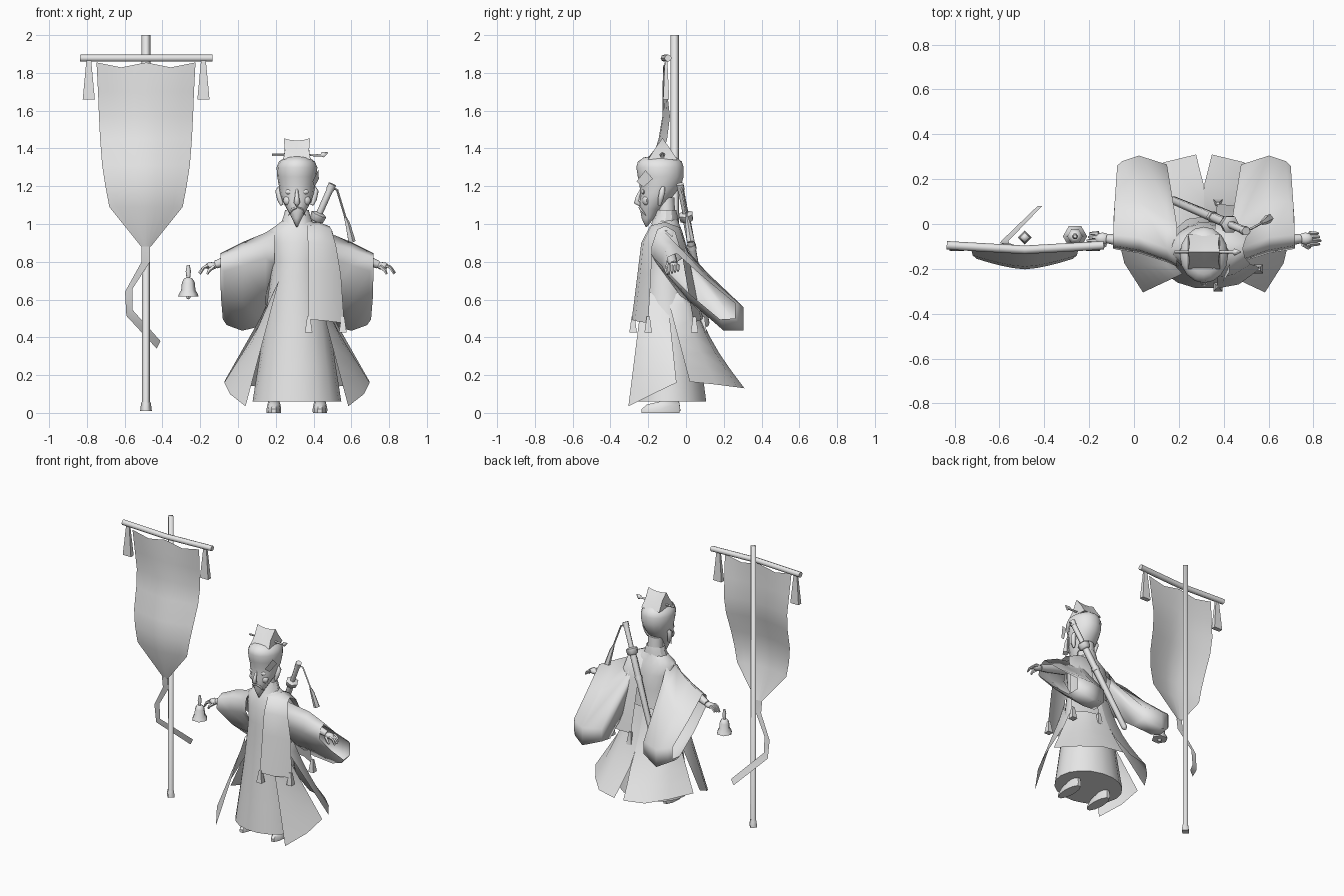
import bpy, bmesh, math
from mathutils import Vector

CX = 0.312  # centre line of the figure
grey = bpy.data.materials.new("plain_grey")
grey.diffuse_color = (0.8, 0.8, 0.8, 1)


def finish(name, bm, angle=45):
    bmesh.ops.remove_doubles(bm, verts=bm.verts, dist=1e-5)
    bmesh.ops.recalc_face_normals(bm, faces=bm.faces)
    me = bpy.data.meshes.new(name)
    bm.to_mesh(me)
    bm.free()
    ob = bpy.data.objects.new(name, me)
    bpy.context.collection.objects.link(ob)
    me.materials.append(grey)
    bpy.context.view_layer.objects.active = ob
    ob.select_set(True)
    bpy.ops.object.shade_smooth_by_angle(angle=math.radians(angle))
    ob.select_set(False)
    return ob


def loft(name, rings, wrap=True, caps=True, angle=45):
    """Skin a list of equally long point rows."""
    bm = bmesh.new()
    rows = [[bm.verts.new(p) for p in r] for r in rings]
    n = len(rows[0])
    for a, b in zip(rows, rows[1:]):
        for i in range(n if wrap else n - 1):
            j = (i + 1) % n
            bm.faces.new((a[i], a[j], b[j], b[i]))
    if wrap and caps:
        bm.faces.new(rows[0])
        bm.faces.new(rows[-1])
    return finish(name, bm, angle)


def oval(z, rx, yf, yb, n=16, x=CX):
    c, r = (yf + yb) / 2, (yb - yf) / 2
    return [(x + rx * math.cos(2 * math.pi * i / n),
             c + r * math.sin(2 * math.pi * i / n), z) for i in range(n)]


def ovals(name, table, n=16, x=CX, caps=True, angle=45):
    return loft(name, [oval(*t, n=n, x=x) for t in table], caps=caps, angle=angle)


def tube(name, pts, radii, n=6, angle=65):
    """Round bar along a path with one radius per point."""
    pts = [Vector(p) for p in pts]
    rings = []
    for i, p in enumerate(pts):
        d = (pts[min(i + 1, len(pts) - 1)] - pts[max(i - 1, 0)]).normalized()
        u = d.cross(Vector((0, 1, 0)) if abs(d.y) < 0.9 else Vector((1, 0, 0))).normalized()
        v = d.cross(u)
        rings.append([p + radii[i] * (math.cos(t) * u + math.sin(t) * v)
                      for t in (2 * math.pi * k / n for k in range(n))])
    return loft(name, rings, angle=angle)


def ball(name, c, s, seg=10):
    bm = bmesh.new()
    bmesh.ops.create_uvsphere(bm, u_segments=seg, v_segments=6, radius=1)
    for v in bm.verts:
        v.co = Vector(c) + Vector(v.co[k] * s[k] for k in range(3))
    return finish(name, bm)


def tassel(name, x, y, top, low, w, depth=.5):
    """Flared flat-sided tassel."""
    loft(name, [[(x + a * w * f, y + b * w * f * depth, z) for a, b in ((-1, -1), (1, -1), (1, 1), (-1, 1))]
                for z, f in ((top, .4), (low, 1))], angle=30)


# --- banner: pole, crossbar, cloth, ribbon, tassels ---
PX = -0.487
tube("pole", [(PX, -.06, .01), (PX, -.06, .05), (PX, -.06, .06), (PX, -.06, 2)],
     [.031, .026, .022, .023], n=4, angle=95)
tube("crossbar", [(-.835, -.095, 1.878), (-.66, -.105, 1.878), (PX, -.115, 1.878),
                  (-.31, -.105, 1.878), (-.135, -.095, 1.878)], [.019] * 5, n=8)

rows = []
for z, hw, ye, ym in ((1.855, .262, -.115, -.12), (1.7, .254, -.10, -.125), (1.57, .249, -.085, -.125),
                      (1.45, .243, -.10, -.145), (1.31, .232, -.14, -.19), (1.2, .215, -.155, -.202),
                      (1.09, .194, -.155, -.195), (.88, .025, -.12, -.125)):
    row = []
    for i in range(9):
        t = i / 4 - 1
        sag = .026 if z > 1.8 and i in (2, 6) else .013 if z > 1.8 and i % 2 else 0
        row.append((PX + hw * t, ym + (ye - ym) * abs(t) ** 1.5, z - sag))
    rows.append(row)
loft("banner_cloth", rows, wrap=False)

ribbon = [(-.488, -.125, .88), (-.488, -.115, .80), (-.578, -.085, .65), (-.575, -.075, .53), (-.42, .08, .36)]
offs = [(.023, 0), (.022, 0), (.02, .008), (.016, .016), (.01, .02)]
loft("ribbon", [[(x - a, y, z - b), (x + a, y, z + b)] for (x, y, z), (a, b) in zip(ribbon, offs)],
     wrap=False, angle=30)
for x in (-.79, -.183):
    tassel("banner_tassel", x, -.105, 1.865, 1.66, .032)

# --- hand bell ---
ovals("bell", [(z, r, -.055 - r, -.055 + r) for z, r in
               ((.617, .054), (.63, .05), (.65, .038), (.69, .034), (.712, .022), (.716, .01))],
      n=6, x=-.263, angle=65)
tube("bell_handle", [(-.263, -.055, .71), (-.263, -.055, .75), (-.263, -.055, .783)], [.009, .014, .008])
ball("bell_clapper", (-.263, -.055, .615), (.014, .014, .014), 6)

# --- robe and neck ---
ovals("robe", [(.06, .235, -.288, .11), (.25, .205, -.27, .085), (.5, .168, -.245, .05),
               (.72, .14, -.228, .015), (.8, .132, -.225, .01), (.9, .145, -.215, 0),
               (.965, .145, -.195, -.02), (1.0, .10, -.18, -.035), (1.03, .06, -.165, -.045)], n=18)
ovals("neck", [(.98, .055, -.15, -.05), (1.14, .05, -.15, -.06)], n=10)
ovals("collar", [(1.0, .085, -.185, -.04), (1.045, .07, -.165, -.045), (1.075, .062, -.158, -.052),
                 (1.06, .052, -.15, -.058)], n=12, caps=False, angle=30)

# --- skirt flaps, sleeves, arms, hands and shoes on both sides ---
FLAPS = {
    "front_flap": [((.095, -.222, .70), (.272, -.305, .035)), ((.125, -.19, .64), (.355, -.175, .10)),
                   ((.15, -.09, .54), (.385, -.05, .16))],
    "back_flap": [((.15, -.09, .58), (.385, .02, .165)), ((.135, -.03, .66), (.29, .16, .15)),
                  ((.075, .02, .68), (.18, .275, .135)), ((0, .03, .68), (.035, .31, .13))]}
SLEEVE = [
    (.12, [(-.19, .85), (-.18, .93), (-.12, .985), (-.04, .95), (-.01, .88), (-.02, .82), (-.08, .78), (-.155, .79)]),
    (.165, [(-.17, .82), (-.16, .9), (-.11, .955), (.02, .83), (.265, .57), (.265, .48), (.17, .465), (-.03, .62)]),
    (.29, [(-.13, .78), (-.115, .865), (-.06, .903), (.1, .74), (.305, .56), (.305, .435), (.2, .435), (.02, .59)]),
    (.385, [(-.115, .75), (-.10, .83), (-.05, .855), (.1, .72), (.28, .58), (.28, .475), (.19, .465), (.03, .6)]),
    (.405, [(-.11, .76), (-.095, .825), (-.05, .845), (.09, .72), (.26, .58), (.26, .5), (.18, .495), (.03, .62)])]
for s in (-1, 1):
    side = "right" if s < 0 else "left"
    def P(dx, y, z):
        return (CX + s * dx, y, z)
    for name, cols in FLAPS.items():
        grid = []
        for k in range(7):
            t = k / 6
            row = []
            for i, (top, low) in enumerate(cols):
                x, y, z = (a + (b - a) * t for a, b in zip(top, low))
                if top[0] == 0:  # back slit opens only near the hem
                    x = low[0] * max(0, (t - .65) / .35)
                if name == "back_flap":  # hangs close, then flares to the rear
                    y -= (0, .02, .04, .045)[i] * math.sin(math.pi * t)
                row.append(P(x, y, z))
            grid.append(row)
        loft(f"{side}_{name}", grid, wrap=False)
    # the cuff leans inward slightly towards its hanging end
    loft(f"{side}_sleeve", [[P(dx - (max(0, y) * .07 if dx > .3 else 0), y, z) for y, z in sec]
                            for dx, sec in SLEEVE], caps=False, angle=100)
    tube(f"{side}_arm", [P(.2, -.1, .87), P(.36, -.075, .81), P(.43, -.065, .785)], [.035, .028, .021], n=8)
    ball(f"{side}_palm", P(.453, -.065, .778), (.035, .027, .02))
    for k in range(4):
        y = -.09 + .016 * k
        r = .52 - .006 * abs(k - 1)
        tube(f"{side}_finger", [P(.47, y, .78), P(.495, y, .77), P(r, y, .735 + .005 * k)], [.011, .009, .006], n=5)
    tube(f"{side}_thumb", [P(.44, -.09, .775), P(.465, -.105, .755), P(.475, -.1, .735)], [.011, .01, .006], n=5)
    ovals(f"{side}_shoe", [(0, .038, -.24, -.03), (.02, .039, -.24, -.025), (.045, .034, -.21, -.03),
                           (.06, .03, -.14, -.035), (.13, .026, -.12, -.04)], n=10, x=CX + s * .122)

# --- stole over one shoulder with tassels ---
STOLE = [(.495, .372, .562, -.287, -.20), (.75, .37, .545, -.255, -.185), (.9, .37, .52, -.237, -.18),
         (.99, .365, .495, -.19, -.15), (1.008, .36, .485, -.11, -.11), (.98, .36, .5, -.03, -.06),
         (.85, .365, .53, .015, -.02), (.5, .37, .56, .09, .04)]
loft("stole", [[(x0, y0, z), ((x0 + x1) / 2, y0 * .8 + y1 * .2, z - (.008 if z < .6 else -.003)), (x1, y1, z - .02)]
               for z, x0, x1, y0, y1 in STOLE], wrap=False, angle=60)
for x, y in ((.374, -.28), (.555, -.2), (.374, .09), (.555, .045)):
    tassel("stole_tassel", x, y, .51, .425, .02, 1)

# --- head with long pointed beard ---
ovals("head", [(.985, .004, -.214, -.206), (1.03, .026, -.235, -.17), (1.08, .054, -.243, -.13),
               (1.12, .076, -.245, -.09), (1.165, .09, -.243, -.055), (1.21, .097, -.246, -.024),
               (1.25, .104, -.255, -.013), (1.30, .108, -.263, -.012), (1.33, .095, -.255, -.022),
               (1.352, .065, -.225, -.05), (1.36, .03, -.18, -.09)], angle=75)
tube("nose", [(CX, -.235, 1.19), (CX, -.256, 1.14), (CX, -.262, 1.115), (CX, -.24, 1.098)],
     [.006, .012, .017, .008])
for s in (-1, 1):
    tube("ear", [(CX + s * .09, -.12, 1.195), (CX + s * .097, -.125, 1.175), (CX + s * .089, -.135, 1.13),
                 (CX + s * .08, -.14, 1.1)], [.01, .018, .016, .008], n=6)
    ball("eye", (CX + s * .04, -.225, 1.17), (.024, .012, .014), 8)
    ball("cheek", (CX + s * .045, -.21, 1.125), (.028, .021, .028), 8)
    tube("moustache", [(CX, -.247, 1.088), (CX + s * .025, -.238, 1.078), (CX + s * .045, -.214, 1.045)],
         [.005, .008, .002], n=5)
# diamond patch on the temple
loft("temple_patch", [[(.395, -.262, 1.225), (.425, -.215, 1.285)], [(.405, -.225, 1.195), (.428, -.175, 1.24)]],
     wrap=False)

# --- hat and hairpin ---
def hat_row(y, z, w, lift):
    return [(CX + w * t, y, z + lift * t * t) for t in (-1, -.5, 0, .5, 1)]
loft("hat", [hat_row(-.20, 1.353, .072, -.012), hat_row(-.17, 1.39, .064, .0), hat_row(-.125, 1.442, .07, .012),
             hat_row(-.085, 1.4, .064, .0), hat_row(-.045, 1.34, .07, .0), hat_row(-.20, 1.353, .072, -.012)],
     wrap=False, angle=30)
for s in (-1, 1):
    loft("hat_side", [[(CX + s * .072, -.20, 1.341), (CX + s * .07, -.045, 1.34)],
                      [(CX + s * .064, -.17, 1.39), (CX + s * .064, -.085, 1.4)],
                      [(CX + s * .07, -.126, 1.454), (CX + s * .07, -.124, 1.454)]], wrap=False)
tube("hairpin", [(.18, -.125, 1.366), (.44, -.125, 1.364), (.45, -.125, 1.365), (.475, -.125, 1.378)],
     [.007, .007, .017, .004], n=5)

# --- sword across the back ---
top, end = Vector((.495, -.03, 1.2)), Vector((.165, .11, .46))
def along(t):
    return top.lerp(end, t)
tube("scabbard", [along(.24), along(.98), along(1)], [.023, .019, .01])
tube("sword_grip", [along(0), along(.02), along(.2)], [.016, .018, .017])
tube("sword_pommel", [along(-.015), along(.025)], [.021, .021])
tube("sword_guard", [along(.19), along(.2), along(.24), along(.25)], [.026, .042, .038, .026], n=6)
tube("scabbard_band", [along(.42), along(.45)], [.026, .026])
tube("sword_cord", [(.495, -.03, 1.195), (.525, -.02, 1.18), (.57, .005, 1.03)], [.006, .006, .006], n=4)
tube("sword_tassel", [(.568, .004, 1.035), (.58, .01, 1.0), (.602, .025, .905)], [.008, .014, .021], n=5)
